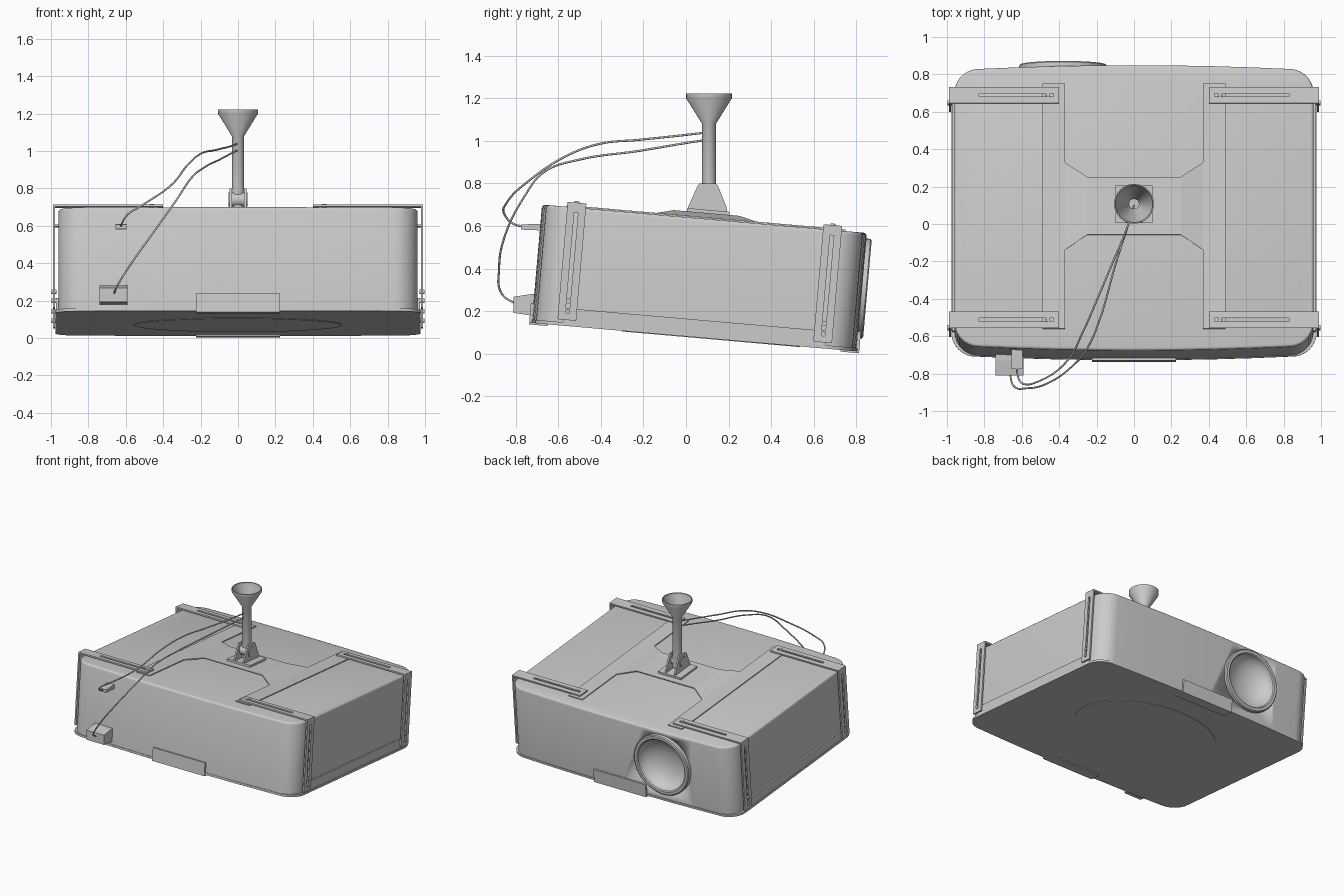
import bpy, bmesh, math
from mathutils import Matrix, Vector

if "Cube" in bpy.data.objects:
    bpy.data.objects.remove(bpy.data.objects["Cube"])

# projector body frame: nosed down 5 degrees towards the lens side (+y)
TILT = Matrix.Translation((0, 0.063, 0.36)) @ Matrix.Rotation(math.radians(-5), 4, 'X')
FLAT = Matrix.Identity(4)


def make(name, bm, mat=TILT, smooth=True):
    bmesh.ops.recalc_face_normals(bm, faces=bm.faces[:])
    me = bpy.data.meshes.new(name)
    bm.to_mesh(me)
    bm.free()
    ob = bpy.data.objects.new(name, me)
    ob.matrix_world = mat
    bpy.context.collection.objects.link(ob)
    bpy.ops.object.select_all(action='DESELECT')
    ob.select_set(True)
    bpy.context.view_layer.objects.active = ob
    if smooth:
        bpy.ops.object.shade_smooth_by_angle(angle=math.radians(35))
    return ob


def add_box(bm, x0, x1, y0, y1, z0, z1):
    m = Matrix.Translation(((x0 + x1) / 2, (y0 + y1) / 2, (z0 + z1) / 2)) @ \
        Matrix.Diagonal((abs(x1 - x0), abs(y1 - y0), abs(z1 - z0), 1))
    bmesh.ops.create_cube(bm, size=1, matrix=m)


def add_prism(bm, pts, vec):
    f = bm.faces.new([bm.verts.new(p) for p in pts])
    r = bmesh.ops.extrude_face_region(bm, geom=[f])
    vs = [v for v in r['geom'] if isinstance(v, bmesh.types.BMVert)]
    bmesh.ops.translate(bm, verts=vs, vec=vec)


def add_lathe(bm, profile, centre, axis='Z', seg=48):
    # profile of (radius, height) points spun around an axis
    rot = FLAT if axis == 'Z' else Matrix.Rotation(math.radians(-90), 4, 'X')
    if axis == 'X':
        rot = Matrix.Rotation(math.radians(90), 4, 'Y')
    m = Matrix.Translation(centre) @ rot
    rings = [[bm.verts.new(m @ Vector((r * math.cos(2 * math.pi * i / seg), r * math.sin(2 * math.pi * i / seg), h)))
              for i in range(seg)] for r, h in profile]
    for a, b in zip(rings, rings[1:]):
        for i in range(seg):
            j = (i + 1) % seg
            bm.faces.new((a[i], a[j], b[j], b[i]))
    return rings


def add_cyl(bm, r, h, centre, axis='Z', seg=24):
    rings = add_lathe(bm, [(r, 0), (r, h)], centre, axis, seg)
    for ring in rings:
        bm.faces.new(ring)


def outline(hx, hy, r=0.13, bulge=0.02):
    # rounded rectangle with slightly bowed front and back
    cx, cy = hx - r, hy - bulge - r
    half = [(cx + r * math.cos(t), cy + r * math.sin(t))
            for t in [math.pi / 2 * i / 10 for i in range(11)]]
    half += [(x * cx, cy + r + bulge * (1 - x * x)) for x in (0.75, 0.5, 0.25, 0)]
    top = half + [(-x, y) for x, y in half[-2::-1]]
    return top + [(-x, -y) for x, y in top]


# housing with softened upper edge
bm = bmesh.new()
add_prism(bm, [(x, y, -0.27) for x, y in outline(0.96, 0.766)], (0, 0, 0.545))
rim = [e for e in bm.edges if all(v.co.z > 0.2 for v in e.verts)]
bmesh.ops.bevel(bm, geom=rim, offset=0.015, segments=3, affect='EDGES', profile=0.5)
housing = make("housing", bm)

# recess for the lens
LENS = (-0.38, 0.755, 0.014)
bm = bmesh.new()
add_cyl(bm, 0.215, 0.5, (LENS[0], 0.55, LENS[2]), 'Y', 48)
cutter = make("lens_cutter", bm)
cutter.hide_render = True
mod = housing.modifiers.new("lens_hole", 'BOOLEAN')
mod.operation, mod.solver, mod.object = 'DIFFERENCE', 'EXACT', cutter
bpy.context.view_layer.objects.active = housing
bpy.ops.object.modifier_apply(modifier=mod.name)
bpy.data.objects.remove(cutter)

# lens ring and bowl
bm = bmesh.new()
bowl = [(0.2 * math.cos(t), 0.03 - 0.12 * math.sin(t)) for t in [math.pi / 2 * i / 10 for i in range(10)]]
rings = add_lathe(bm, [(0.235, -0.02), (0.235, 0.03), (0.228, 0.036), (0.208, 0.036)] + bowl, LENS, 'Y')
bm.faces.new(rings[-1])
make("lens", bm)

# bottom tray with side flanges
bm = bmesh.new()
add_prism(bm, [(x, y, -0.283) for x, y in outline(0.977, 0.77)], (0, 0, 0.016))
for s in (-1, 1):
    add_box(bm, s * 0.955, s * 0.972, -0.62, 0.62, -0.283, -0.2)
make("bottom_tray", bm)

# oval panel under the tray
bm = bmesh.new()
add_cyl(bm, 1, 0.004, (0, 0, 0), 'Z', 64)
bmesh.ops.transform(bm, matrix=Matrix.Translation((0, 0.08, -0.286)) @ Matrix.Diagonal((0.555, 0.42, 1, 1)), verts=bm.verts)
make("bottom_oval_panel", bm)

# front and back retaining clips
for name, s in (("front_clip", -1), ("back_clip", 1)):
    bm = bmesh.new()
    add_box(bm, -0.225, 0.225, s * 0.764, s * 0.778, -0.291, -0.19)
    add_box(bm, -0.225, 0.225, s * 0.69, s * 0.778, -0.291, -0.282)
    make(name, bm)


def add_slotted(bm, a0, a1, b0, b1, s0, s1, w, to3d, vec):
    # plate spanning a0..a1 by b0..b1 with a slot s0..s1 of width w
    mid = (b0 + b1) / 2
    outer = [(a0, b0), (a1, b0), (a1, b1), (a0, b1)]
    inner = [(s0, mid - w / 2), (s1, mid - w / 2), (s1, mid + w / 2), (s0, mid + w / 2)]
    o = [bm.verts.new(to3d(*p)) for p in outer]
    i = [bm.verts.new(to3d(*p)) for p in inner]
    fs = [bm.faces.new((o[k], o[(k + 1) % 4], i[(k + 1) % 4], i[k])) for k in range(4)]
    r = bmesh.ops.extrude_face_region(bm, geom=fs)
    bmesh.ops.translate(bm, vec=vec, verts=[v for v in r['geom'] if isinstance(v, bmesh.types.BMVert)])


# four slotted corner brackets with screws
for sx, side in ((-1, "left"), (1, "right")):
    for sy, end in ((-1, "front"), (1, "back")):
        y0, y1 = sy * 0.603 - 0.044, sy * 0.603 + 0.044
        bm = bmesh.new()
        add_slotted(bm, 0.4, 0.99, y0, y1, 0.43, 0.83, 0.018,
                    lambda a, b: (sx * a, b, 0.287), (0, 0, 0.011))
        add_slotted(bm, -0.255, 0.287, y0, y1, -0.2, 0.25, 0.018,
                    lambda a, b: (sx * 0.979, b, a), (sx * 0.011, 0, 0))
        make(f"{end}_{side}_bracket", bm)
        bm = bmesh.new()
        for z in (-0.215, -0.165):
            add_cyl(bm, 0.012, sx * 0.028, (sx * 0.97, sy * 0.603, z), 'X', 12)
        add_cyl(bm, 0.012, 0.03, (sx * 0.46, sy * 0.603, 0.275), 'Z', 12)
        make(f"{end}_{side}_screws", bm)

# H-shaped top plate, raised in the middle under the mount
bm = bmesh.new()
LOW, HIGH = 0.283, 0.303
inner = [bm.verts.new((x, y, HIGH)) for x, y in ((-0.25, -0.147), (0.25, -0.147), (0.25, 0.163), (-0.25, 0.163))]
bm.faces.new(inner)
for s, (a, b) in ((-1, (inner[0], inner[3])), (1, (inner[1], inner[2]))):
    p, q = (bm.verts.new((s * 0.37, y, LOW)) for y in (-0.227, 0.243))
    bm.faces.new((a, b, q, p))
    c = [bm.verts.new((s * x, y, LOW)) for x, y in ((0.37, 0.665), (0.49, 0.665), (0.49, -0.65), (0.37, -0.65))]
    bm.faces.new([p, q] + c)
bmesh.ops.recalc_face_normals(bm, faces=bm.faces[:])
r = bmesh.ops.extrude_face_region(bm, geom=bm.faces[:])
bmesh.ops.translate(bm, vec=(0, 0, -0.007), verts=[v for v in r['geom'] if isinstance(v, bmesh.types.BMVert)])
make("top_plate", bm, smooth=False)

# mount foot
bm = bmesh.new()
add_box(bm, -0.1, 0.1, -0.085, 0.115, 0.3, 0.318)
make("mount_foot", bm)

# mount ears and pivot bolt
bm = bmesh.new()
ear = [(0.005, 0.665), (0.195, 0.65), (0.19, 0.69), (0.15, 0.79), (0.14, 0.8), (0.065, 0.8), (0.055, 0.79), (0.01, 0.69)]
for s in (-1, 1):
    add_prism(bm, [(s * 0.033, y, z) for y, z in ear], (s * 0.012, 0, 0))
add_cyl(bm, 0.038, 0.1, (-0.05, 0.102, 0.74), 'X')
make("mount_pivot", bm, FLAT)

# ceiling pole and open funnel
bm = bmesh.new()
rings = add_lathe(bm, [(0.033, 0.69), (0.033, 1.08), (0.107, 1.2), (0.107, 1.222), (0.1, 1.222), (0.1, 1.202),
                       (0.026, 1.08), (0.026, 0.9)], (0, 0.108, 0), seg=32)
bm.faces.new(rings[0])
bm.faces.new(rings[-1])
make("ceiling_pole", bm, FLAT)

# cable plugs
for name, dims, taper in (("small_plug", (-0.655, -0.595, -0.775, -0.66, 0.58, 0.61), 0.8),
                          ("power_plug", (-0.74, -0.59, -0.81, -0.69, 0.18, 0.28), 0.75)):
    bm = bmesh.new()
    x0, x1, y0, y1, z0, z1 = dims
    add_box(bm, x0, x1, y0 + 0.08, y1, z0, z1)
    add_box(bm, x0, x1, y0, y0 + 0.08, z0, z1)
    c = (z0 + z1) / 2
    for v in bm.verts:
        if v.co.y < y0 + 0.01:
            v.co.z = c + (v.co.z - c) * taper
    make(name, bm, FLAT)


# cables from the pole to the plugs
def cable(name, pts):
    cu = bpy.data.curves.new(name, 'CURVE')
    cu.dimensions, cu.bevel_depth, cu.bevel_resolution, cu.resolution_u = '3D', 0.005, 2, 8
    sp = cu.splines.new('BEZIER')
    sp.bezier_points.add(len(pts) - 1)
    for bp, p in zip(sp.bezier_points, pts):
        bp.co = p
        bp.handle_left_type = bp.handle_right_type = 'AUTO'
    bpy.context.collection.objects.link(bpy.data.objects.new(name, cu))


cable("signal_cable", [(0, 0.1, 1.04), (-0.03, 0.0, 1.028), (-0.12, -0.22, 1.005), (-0.2, -0.41, 0.985),
                       (-0.27, -0.57, 0.925), (-0.36, -0.735, 0.815), (-0.52, -0.845, 0.705),
                       (-0.59, -0.855, 0.66), (-0.622, -0.81, 0.61), (-0.625, -0.76, 0.597)])
cable("power_cable", [(0, 0.1, 1.005), (-0.03, 0.0, 0.99), (-0.1, -0.22, 0.953), (-0.18, -0.5, 0.912),
                      (-0.25, -0.665, 0.855), (-0.33, -0.76, 0.737), (-0.47, -0.855, 0.54),
                      (-0.57, -0.878, 0.4), (-0.645, -0.864, 0.28), (-0.665, -0.79, 0.23)])
